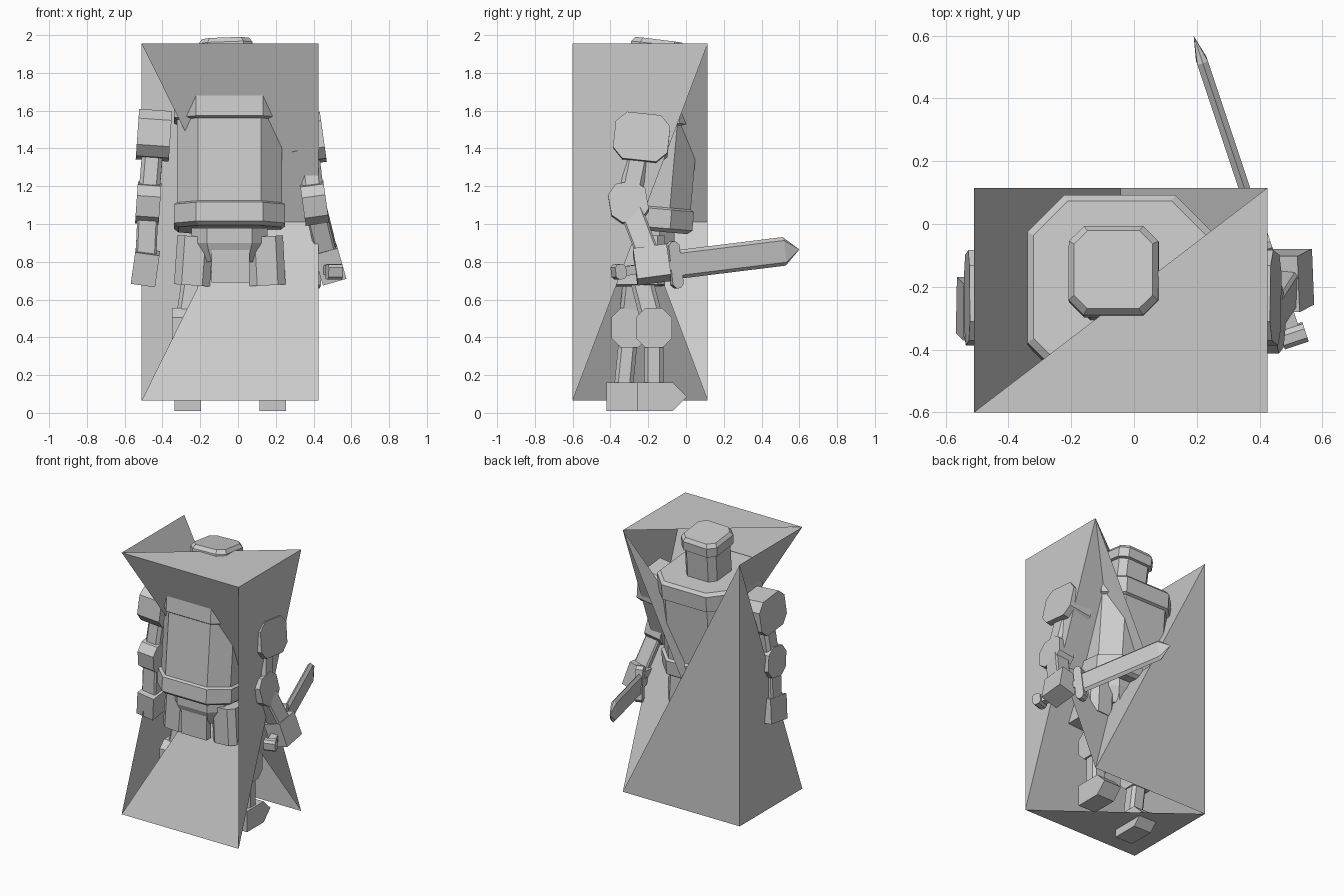
import bpy, bmesh, math
from mathutils import Vector, Matrix, Euler

old = bpy.data.objects.get("Cube")
if old:
    bpy.data.objects.remove(old, do_unlink=True)

grey = bpy.data.materials.new("plain grey")
grey.use_nodes = True
grey.diffuse_color = (0.6, 0.6, 0.6, 1)
grey.node_tree.nodes["Principled BSDF"].inputs["Base Color"].default_value = (0.6, 0.6, 0.6, 1)


def finish(name, bm, matrix=None):
    if matrix is not None:
        bm.transform(matrix)
    mesh = bpy.data.meshes.new(name)
    bm.to_mesh(mesh)
    bm.free()
    mesh.materials.append(grey)
    ob = bpy.data.objects.new(name, mesh)
    bpy.context.collection.objects.link(ob)
    return ob


def block(name, centre, size, rot=(0, 0, 0), cut=0.0, axis=0):
    """Box whose edges along one axis are chamfered."""
    bm = bmesh.new()
    bmesh.ops.create_cube(bm, size=1, matrix=Matrix.Diagonal((*size, 1)))
    if cut:
        edges = [e for e in bm.edges
                 if abs((e.verts[0].co - e.verts[1].co)[axis]) > 1e-4]
        bmesh.ops.bevel(bm, geom=edges, offset=cut, segments=1, affect='EDGES')
    turn = Euler([math.radians(a) for a in rot]).to_matrix().to_4x4()
    return finish(name, bm, Matrix.Translation(centre) @ turn)


def strut(name, a, b, width, depth, cut=0.0):
    """Limb segment between two points, width along x and depth along y."""
    a, b = Vector(a), Vector(b)
    z = (b - a).normalized()
    y = z.cross(Vector((1, 0, 0))).normalized()
    turn = Matrix((y.cross(z), y, z)).transposed().to_4x4()
    ob = block(name, (0, 0, 0), (width, depth, (b - a).length), cut=cut, axis=2)
    ob.data.transform(Matrix.Translation((a + b) / 2) @ turn)
    return ob


def stack(name, centre, rings, corner, rot=(0, 0, 0)):
    """Chamfered-square column from (half width, height) rings."""
    bm = bmesh.new()
    loops = []
    for h, z in rings:
        c = h * corner
        pts = [(h, -c), (h, c), (c, h), (-c, h), (-h, c), (-h, -c), (-c, -h), (c, -h)]
        loops.append([bm.verts.new((x, y, z)) for x, y in pts])
    for lo, hi in zip(loops, loops[1:]):
        for i in range(8):
            j = (i + 1) % 8
            bm.faces.new((lo[i], lo[j], hi[j], hi[i]))
    bm.faces.new(loops[0][::-1])
    bm.faces.new(loops[-1])
    turn = Euler([math.radians(a) for a in rot]).to_matrix().to_4x4()
    return finish(name, bm, Matrix.Translation(centre) @ turn)


# Broken crate: half of each side, plus sheets crossing the inside
bm = bmesh.new()
corner = {}
for cx, x in (("L", -0.51), ("R", 0.425)):
    for cy, y in (("F", -0.6), ("B", 0.115)):
        for cz, z in (("D", 0.065), ("U", 1.955)):
            corner[cx + cy + cz] = bm.verts.new((x, y, z))
for tri in ("LFU RFU RBU", "RFD LFD LBD", "RFD RBU RFU", "LBD LBU RBD", "LFD LBU LBD",
            "LFU RBD RFU", "LFD RFD RBU", "LFU LBU RBD", "LFD RBU LBD"):
    bm.faces.new([corner[k] for k in tri.split()])
finish("broken_crate", bm)

# Torso and head, leaning forward
stack("torso", (-0.045, -0.262, 0.97),
      [(0.27, 0), (0.295, 0.02), (0.295, 0.12), (0.277, 0.13), (0.277, 0.57),
       (0.295, 0.58), (0.295, 0.69), (0.275, 0.71)], 0.6, (-5, 0, 0))
stack("head", (-0.055, -0.185, 1.65),
      [(0.125, 0), (0.125, 0.23), (0.143, 0.235), (0.143, 0.3), (0.125, 0.325)],
      0.66, (-7, -2, 0))

# Hips with hanging plates
stack("hips", (-0.045, -0.26, 0.8), [(0.16, 0), (0.2, 0.1), (0.2, 0.18)], 0.6)
for side, x in (("right", -0.235), ("left", 0.15)):
    block(side + "_hip_plate", (x, -0.26, 0.805), (0.19, 0.3, 0.26),
          (0, 4 if x < 0 else -3, 0), 0.04, 2)
for end, y in (("back", -0.42), ("front", -0.1)):
    block(end + "_hip_plate", (-0.04, y, 0.81), (0.2, 0.05, 0.24))

# Legs: (side, hip, knee, ankle, toe offset)
for side, hip, knee, ankle in (
        ("left", (0.15, -0.24, 0.72), (0.18, -0.17, 0.45), (0.185, -0.17, 0.14)),
        ("right", (-0.24, -0.27, 0.72), (-0.28, -0.3, 0.45), (-0.265, -0.33, 0.14))):
    strut(side + "_thigh", knee, hip, 0.11, 0.12, 0.02)
    strut(side + "_shin", ankle, knee, 0.11, 0.1, 0.02)
    block(side + "_knee", knee, (0.14, 0.19, 0.21), cut=0.05)
    x, y = ankle[:2]
    bm = bmesh.new()
    outline = [(-0.09, 0.01), (0.1, 0.01), (0.175, 0.085), (0.1, 0.16), (-0.09, 0.16)]
    face = bm.faces.new([bm.verts.new((x - 0.07, y + a, z)) for a, z in outline])
    new = bmesh.ops.extrude_face_region(bm, geom=[face])["geom"]
    bmesh.ops.translate(bm, vec=(0.14, 0, 0),
                        verts=[v for v in new if isinstance(v, bmesh.types.BMVert)])
    bmesh.ops.recalc_face_normals(bm, faces=bm.faces)
    finish(side + "_foot", bm)

# Arms
for side, shoulder, elbow, hand, tilt in (
        ("left", (0.365, -0.235, 1.45), (0.405, -0.305, 1.11), (0.485, -0.18, 0.785), -8),
        ("right", (-0.445, -0.235, 1.47), (-0.475, -0.275, 1.11), (-0.49, -0.27, 0.77), 4)):
    block(side + "_shoulder", shoulder, (0.175, 0.29, 0.25), (-6, tilt, 0), 0.055)
    strut(side + "_upper_arm", elbow, shoulder, 0.11, 0.12, 0.02)
    block(side + "_elbow", elbow, (0.125, 0.2, 0.21), (10, tilt, 0), 0.05)
    strut(side + "_forearm", hand, elbow, 0.11, 0.12, 0.01)
    block(side + "_hand", hand, (0.13, 0.18, 0.17), (8, tilt * 2, 0))

# Sword: built along +y, then aimed from pommel to tip
start, tip = Vector((0.515, -0.375, 0.745)), Vector((0.19, 0.6, 0.865))
length = (tip - start).length
aim = Matrix.Translation(start) @ (tip - start).to_track_quat('Y', 'Z').to_matrix().to_4x4()
for name, y, size, cut in (("sword_pommel", 0.02, (0.08, 0.06, 0.08), 0.015),
                           ("sword_grip", 0.18, (0.05, 0.32, 0.05), 0.0),
                           ("sword_guard", 0.335, (0.05, 0.06, 0.25), 0.02)):
    block(name, (0, y, 0), size, cut=cut).data.transform(aim)
bm = bmesh.new()
sections = []
for y, edge in ((0.35, 0.076), (length - 0.085, 0.076)):
    sections.append([bm.verts.new((x, y, z)) for x, z in
                     ((0, edge), (0.018, edge - 0.018), (0.018, 0.018 - edge),
                      (0, -edge), (-0.018, 0.018 - edge), (-0.018, edge - 0.018))])
point = bm.verts.new((0, length, 0))
bm.faces.new(sections[0])
for i in range(6):
    j = (i + 1) % 6
    bm.faces.new((sections[0][i], sections[1][i], sections[1][j], sections[0][j]))
    bm.faces.new((sections[1][i], point, sections[1][j]))
bmesh.ops.recalc_face_normals(bm, faces=bm.faces)
finish("sword_blade", bm, aim)
